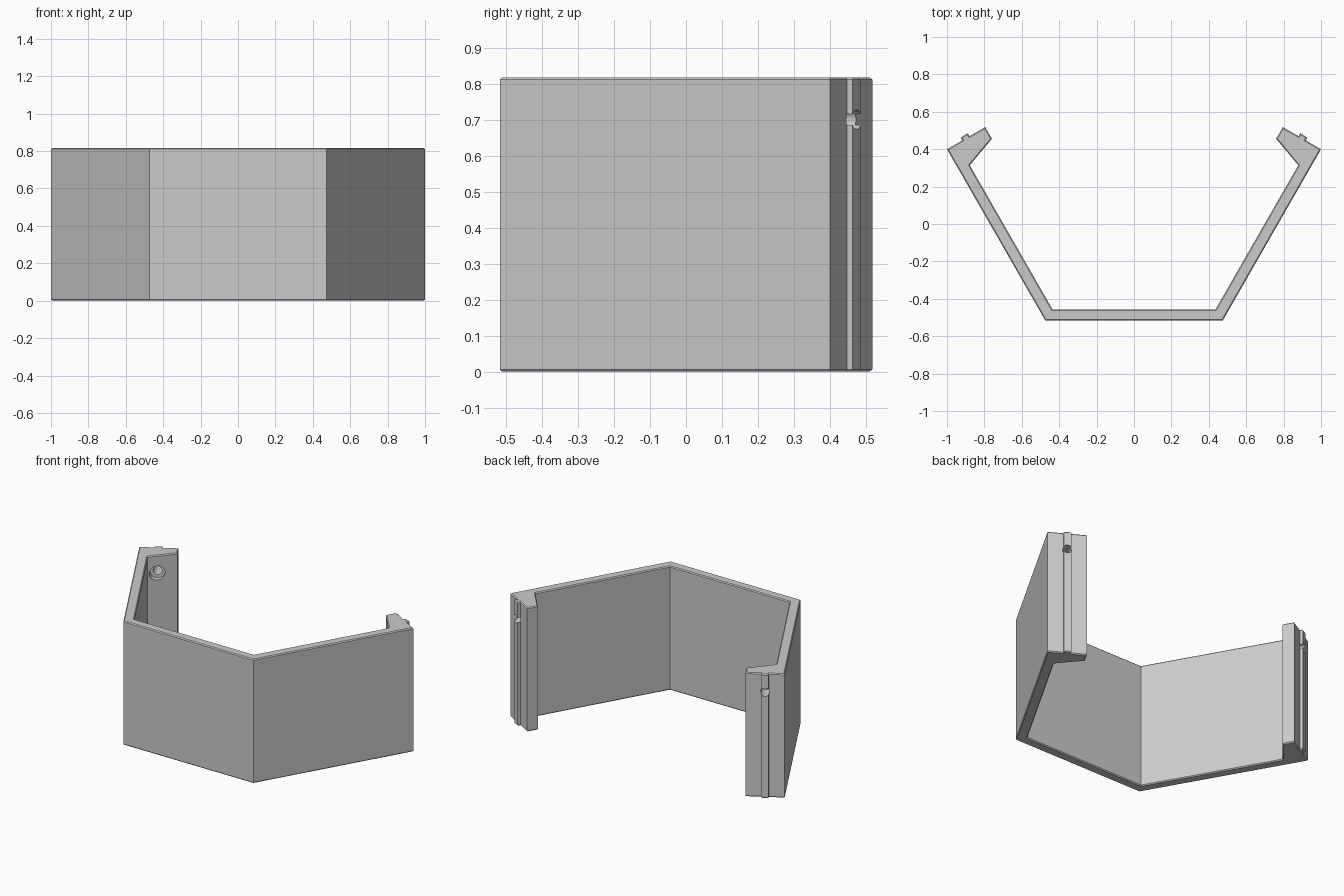
import bpy, bmesh
from math import radians
from mathutils import Vector

if "Cube" in bpy.data.objects:
    bpy.data.objects.remove(bpy.data.objects["Cube"])

HEIGHT, CHAMFER = 0.817, 0.006

grey = bpy.data.materials.new("light grey")
grey.use_nodes = True
grey.diffuse_color = (0.6, 0.6, 0.6, 1)
grey.node_tree.nodes["Principled BSDF"].inputs["Base Color"].default_value = (0.6, 0.6, 0.6, 1)

# Directions on the rear flange: along its back face, and out of it
corner = Vector((1.0, 0.4))
along = Vector((-0.866, 0.5))
out = Vector((0.5, 0.866))


def flange(s, h=0.0):
    """Point on the left flange: s along the back face, h out of it."""
    return corner + along * s + out * h


# Left half of the wall's cross-section, from front to rear and back inside
outline = [Vector((0.474, -0.517)), corner,
           flange(0.095), flange(0.095, 0.018), flange(0.139, 0.018), flange(0.139),
           flange(0.236), flange(0.236, -0.072),
           Vector((0.878, 0.314)), Vector((0.436, -0.456))]
mirrored = [Vector((-p.x, p.y)) for p in reversed(outline)]
section = outline + mirrored

# Wall with flanges and ribs, chamfered around the top and bottom rims
bm = bmesh.new()
base = bm.faces.new([bm.verts.new((p.x, p.y, 0)) for p in section])
top = bmesh.ops.extrude_face_region(bm, geom=[base], use_keep_orig=True)
bmesh.ops.translate(bm, vec=(0, 0, HEIGHT),
                    verts=[v for v in top["geom"] if isinstance(v, bmesh.types.BMVert)])
bmesh.ops.recalc_face_normals(bm, faces=bm.faces)
rims = [e for e in bm.edges if abs(e.verts[0].co.z - e.verts[1].co.z) < 1e-4]
bmesh.ops.bevel(bm, geom=rims, offset=CHAMFER, segments=1, affect='EDGES')
mesh = bpy.data.meshes.new("angled_wall")
bm.to_mesh(mesh)
bm.free()
wall = bpy.data.objects.new("angled_wall", mesh)
bpy.context.collection.objects.link(wall)
mesh.materials.append(grey)


def bore(side, radius, start, end):
    """Cut a round hole along the flange normal, from height start to end."""
    a, b = flange(0.117, start), flange(0.117, end)
    a, b = Vector((a.x * side, a.y, 0.7)), Vector((b.x * side, b.y, 0.7))
    bpy.ops.mesh.primitive_cylinder_add(vertices=32, radius=radius, depth=(b - a).length,
                                        location=(a + b) / 2)
    cutter = bpy.context.object
    cutter.name = "hole_cutter"
    cutter.rotation_euler = (b - a).to_track_quat('Z', 'Y').to_euler()
    cutter.hide_render = True
    cutter.data.materials.append(grey)
    mod = wall.modifiers.new("hole", 'BOOLEAN')
    mod.operation, mod.solver, mod.object = 'DIFFERENCE', 'EXACT', cutter
    bpy.context.view_layer.objects.active = wall
    bpy.ops.object.modifier_apply(modifier=mod.name)
    bpy.data.objects.remove(cutter)


# Screw hole and counterbore in each flange
for side in (1, -1):
    bore(side, 0.027, -0.2, 0.1)
    bore(side, 0.046, -0.25, -0.08)

bpy.ops.object.select_all(action='DESELECT')
wall.select_set(True)
bpy.context.view_layer.objects.active = wall
bpy.ops.object.shade_smooth_by_angle(angle=radians(25))
